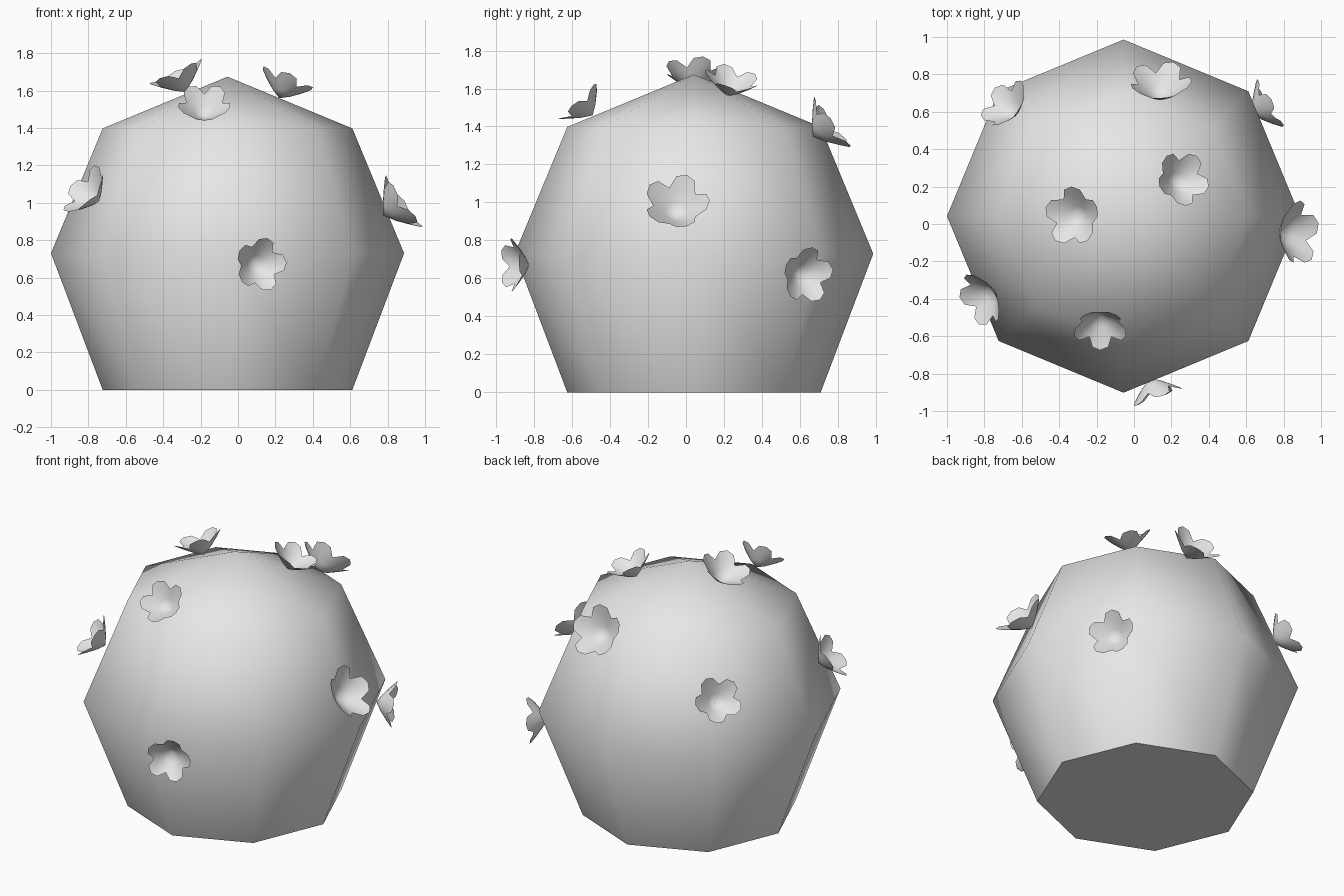
import bpy
import bmesh
import math
from mathutils import Matrix, Vector

default_cube = bpy.data.objects.get("Cube")
if default_cube:
    bpy.data.objects.remove(default_cube, do_unlink=True)

grey = bpy.data.materials.new("light_grey")
grey.use_nodes = True
colour = (0.8, 0.8, 0.8, 1)
grey.diffuse_color = colour
grey.node_tree.nodes["Principled BSDF"].inputs["Base Color"].default_value = colour


def add_object(name, bm):
    """Turn a bmesh into a smooth object that keeps its hard edges."""
    mesh = bpy.data.meshes.new(name)
    bm.to_mesh(mesh)
    bm.free()
    mesh.materials.append(grey)
    mesh.shade_smooth()
    mesh.set_sharp_from_angle(angle=math.radians(60))
    obj = bpy.data.objects.new(name, mesh)
    bpy.context.collection.objects.link(obj)
    return obj


# Round body: an eight-sided ball with its lowest cap cut flat
RADIUS = 0.944
CENTRE = Vector((-0.056, 0.042, 0.73))
bm = bmesh.new()
bmesh.ops.create_uvsphere(bm, u_segments=8, v_segments=4, radius=RADIUS)
pole = min(bm.verts, key=lambda v: v.co.z)
bmesh.ops.delete(bm, geom=[pole], context="VERTS")
bmesh.ops.contextual_create(bm, geom=[e for e in bm.edges if e.is_boundary])
for v in bm.verts:
    if v.co.z < -0.1:
        v.co.z = -CENTRE.z
bmesh.ops.translate(bm, verts=bm.verts, vec=CENTRE)
bmesh.ops.recalc_face_normals(bm, faces=bm.faces)
add_object("body", bm)


def add_flower(name, rim, normal, tip, size):
    """Cupped five-petal flower whose petal tips lie around the rim centre."""
    outline = (1.0, 0.94, 0.7, 0.94)    # petal tip, shoulder, notch, shoulder
    count = 5 * len(outline)
    depth = 0.78
    bm = bmesh.new()
    centre = bm.verts.new((0, 0, 0))
    rings = []
    for t in (0.35, 0.7, 1.0):
        ring = []
        for i in range(count):
            a = math.tau * i / count
            r = t * (1 + (outline[i % len(outline)] - 1) * t * t)
            ring.append(bm.verts.new((r * math.cos(a), r * math.sin(a),
                                      depth * r ** 1.2)))
        rings.append(ring)
    for i in range(count):
        j = (i + 1) % count
        bm.faces.new((centre, rings[0][i], rings[0][j]))
        for low, high in zip(rings, rings[1:]):
            bm.faces.new((low[i], high[i], high[j], low[j]))
    # Axes: z along the flower's facing, x towards one petal tip
    z = Vector(normal).normalized()
    x = Vector(tip)
    x = (x - z * x.dot(z)).normalized()
    y = z.cross(x)
    turn = Matrix((x, y, z)).transposed().to_4x4()
    base = Vector(rim) - z * depth * size
    bm.transform(Matrix.Translation(base) @ turn @ Matrix.Scale(size, 4))
    add_object(name, bm)


# Flowers: rim centre, facing direction, direction of one petal, size
flowers = {
    "flower_front_top": ((-0.18, -0.57, 1.54), (0, -0.69, 0.72), (0, -1, -1), 0.145),
    "flower_front_low": ((0.125, -0.93, 0.67), (0.35, -0.94, 0), (1, 0, 0.07), 0.145),
    "flower_top_right": ((-0.335, 0.04, 1.705), (-0.42, 0, 0.9), (0, 1, 0), 0.16),
    "flower_top_left": ((0.265, 0.245, 1.665), (0.38, 0.2, 0.9), (0, -1, 0), 0.15),
    "flower_left": ((0.89, -0.05, 1.01), (0.81, 0, 0.58), (0, 1, 0), 0.175),
    "flower_right_front": ((-0.83, -0.41, 1.075), (-0.7, -0.4, 0.57), (-0.3, 1, 0), 0.155),
    "flower_back_left": ((0.73, 0.645, 0.615), (0.86, 0.48, -0.1), (0, 0.1, 1), 0.15),
    "flower_back_top": ((0.14, 0.775, 1.425), (0, 0.8, 0.59), (1, -0.2, 0), 0.17),
    "flower_back_right": ((-0.7, 0.65, 1.135), (-0.6, 0.55, 0.58), (0.6, 1, 0), 0.15),
}
for name, values in flowers.items():
    add_flower(name, *values)
